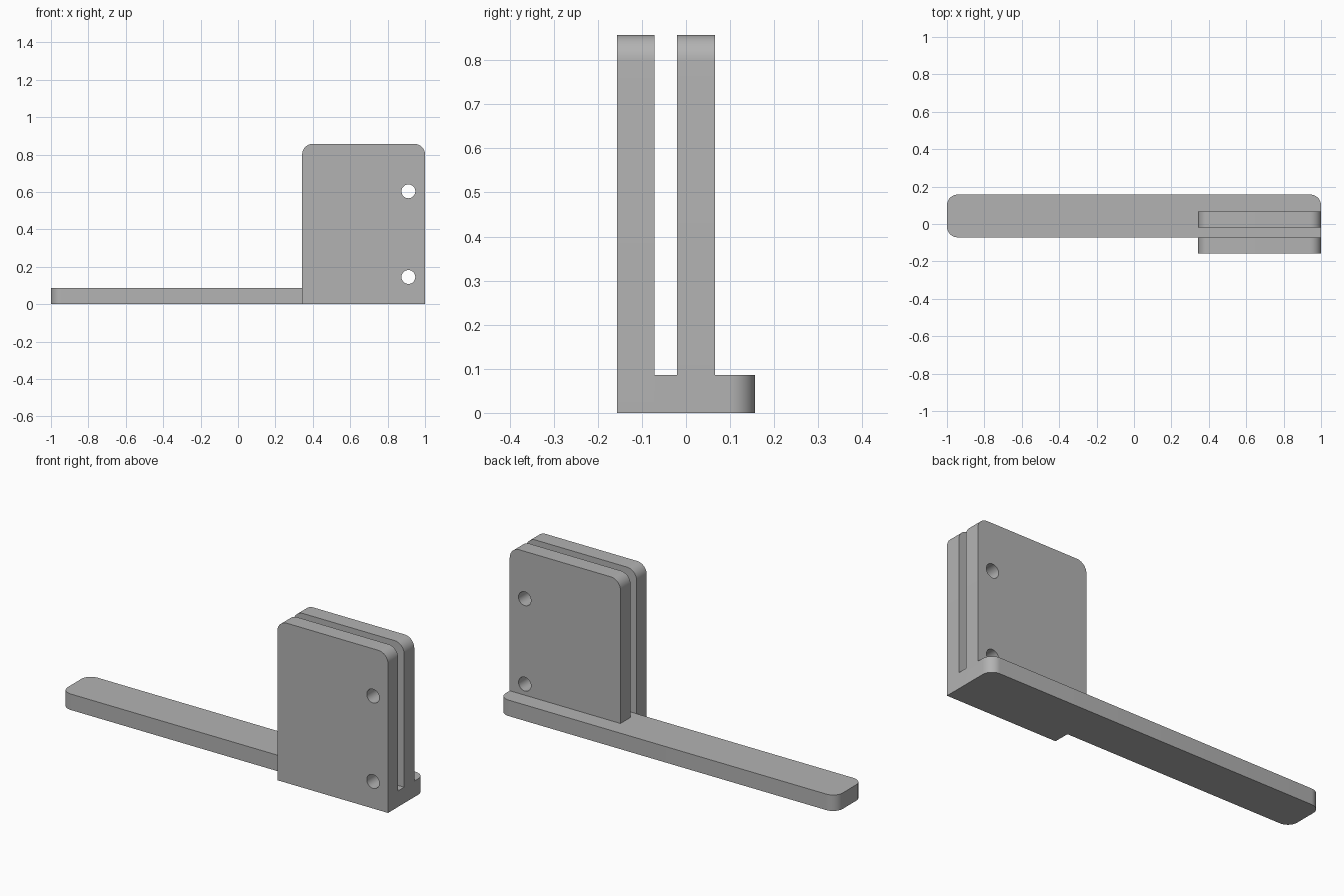
import bpy
import bmesh
from math import sin, cos, pi
from mathutils import Vector

cube = bpy.data.objects.get("Cube")
if cube:
    bpy.data.objects.remove(cube)

X_MIN, X_MAX, PLATE_X = -1.0, 1.0, 0.343
FRONT, BACK = -0.157, 0.157
THICK, TOP, RADIUS = 0.0857, 0.857, 0.057

grey = bpy.data.materials.new("plain_grey")
grey.use_nodes = True
GREY = (0.45, 0.45, 0.45, 1)
grey.diffuse_color = GREY
grey.node_tree.nodes["Principled BSDF"].inputs["Base Color"].default_value = GREY


def rounded_rect(u0, u1, v0, v1, rounded, steps=10):
    """Outline from the lower left corner, rounding only the flagged corners."""
    corners = [(u0, v0, 1, 1), (u1, v0, -1, 1), (u1, v1, -1, -1), (u0, v1, 1, -1)]
    points = []
    for i, (u, v, su, sv) in enumerate(corners):
        if not rounded[i]:
            points.append((u, v))
            continue
        cu, cv = u + su * RADIUS, v + sv * RADIUS
        for k in range(steps + 1):
            a = pi + i * pi / 2 + k * pi / 2 / steps
            points.append((cu + RADIUS * cos(a), cv + RADIUS * sin(a)))
    return points


def extrude(name, points, direction):
    bm = bmesh.new()
    face = bm.faces.new([bm.verts.new(p) for p in points])
    moved = bmesh.ops.extrude_face_region(bm, geom=[face])["geom"]
    verts = [g for g in moved if isinstance(g, bmesh.types.BMVert)]
    bmesh.ops.translate(bm, verts=verts, vec=Vector(direction))
    bmesh.ops.recalc_face_normals(bm, faces=bm.faces)
    mesh = bpy.data.meshes.new(name)
    bm.to_mesh(mesh)
    bm.free()
    mesh.materials.append(grey)
    obj = bpy.data.objects.new(name, mesh)
    bpy.context.collection.objects.link(obj)
    return obj


def combine(target, tool, operation):
    bpy.context.view_layer.objects.active = target
    mod = target.modifiers.new(operation.lower(), "BOOLEAN")
    mod.object, mod.operation, mod.solver = tool, operation, "EXACT"
    bpy.ops.object.modifier_apply(modifier=mod.name)
    bpy.data.objects.remove(tool)


def plate(name, y, bottom):
    outline = rounded_rect(PLATE_X, X_MAX, bottom, TOP, (0, 0, 1, 1))
    return extrude(name, [(x, y, z) for x, z in outline], (0, THICK, 0))


# Long flat foot, square only where it meets the front plate
foot = rounded_rect(X_MIN, X_MAX, FRONT + THICK, BACK, (1, 0, 1, 1))
bracket = extrude("clamp_bracket", [(x, y, 0) for x, y in foot], (0, 0, THICK))

# Two upright plates with a slot between them
combine(bracket, plate("front_plate", FRONT, 0), "UNION")
combine(bracket, plate("back_plate", -0.02, THICK / 2), "UNION")

# Bolt holes through both plates
for z in (0.145, 0.603):
    circle = [(0.911 + 0.037 * cos(k * pi / 16), FRONT - 0.1, z + 0.037 * sin(k * pi / 16))
              for k in range(32)]
    hole = extrude("bolt_hole_cutter", circle, (0, 0.5, 0))
    hole.hide_render = True
    combine(bracket, hole, "DIFFERENCE")

# Merge flush faces and smooth the rounded corners
bm = bmesh.new()
bm.from_mesh(bracket.data)
bmesh.ops.remove_doubles(bm, verts=bm.verts, dist=0.0001)
bmesh.ops.dissolve_limit(bm, angle_limit=0.01, verts=bm.verts, edges=bm.edges)
bm.to_mesh(bracket.data)
bm.free()
bpy.ops.object.select_all(action="DESELECT")
bracket.select_set(True)
bpy.context.view_layer.objects.active = bracket
bpy.ops.object.shade_smooth_by_angle(angle=0.5)
